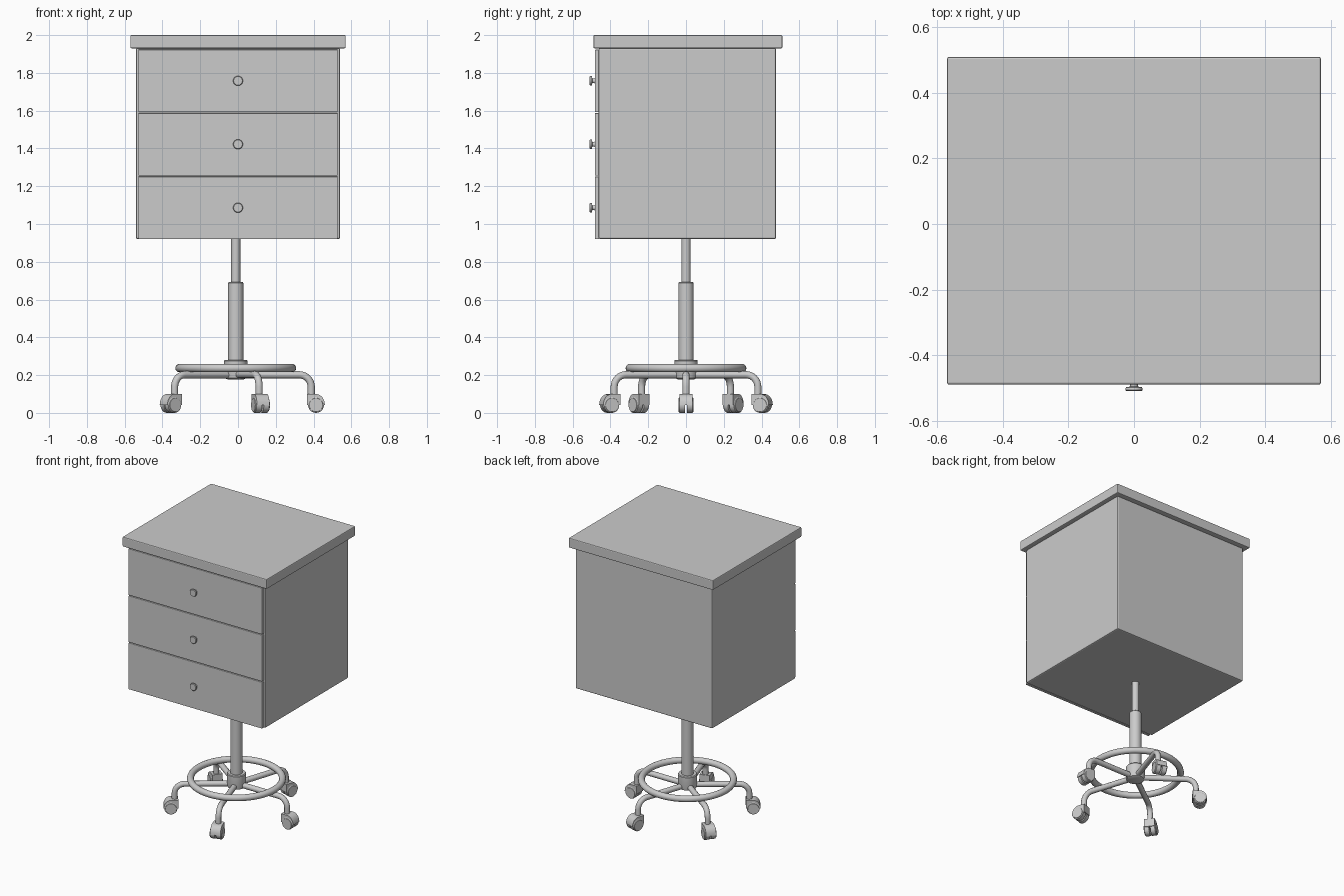
import bpy, math
from mathutils import Matrix

if "Cube" in bpy.data.objects:
    bpy.data.objects.remove(bpy.data.objects["Cube"])

CX = -0.012  # column axis


def add_mesh(name, verts, faces, smooth=True):
    me = bpy.data.meshes.new(name)
    me.from_pydata(verts, [], faces)
    ob = bpy.data.objects.new(name, me)
    bpy.context.collection.objects.link(ob)
    if smooth:
        bpy.ops.object.select_all(action='DESELECT')
        ob.select_set(True)
        bpy.context.view_layer.objects.active = ob
        bpy.ops.object.shade_smooth_by_angle(angle=math.radians(35))
    return ob


def box(name, x, y, z, bevel):
    """Box from (min, max) pairs with a small rounded edge."""
    v = [(a, b, c) for a in x for b in y for c in z]
    f = [(0, 1, 3, 2), (4, 6, 7, 5), (0, 4, 5, 1), (2, 3, 7, 6), (0, 2, 6, 4), (1, 5, 7, 3)]
    ob = add_mesh(name, v, f, False)
    m = ob.modifiers.new("bevel", 'BEVEL')
    m.width, m.segments = bevel, 2
    return ob


def lathe(name, prof, matrix, n=32):
    """Revolve (radius, height) profile around local z, with flat end caps."""
    v = [(r * math.cos(2 * math.pi * i / n), r * math.sin(2 * math.pi * i / n), h)
         for r, h in prof for i in range(n)]
    f = [(k * n + i, k * n + (i + 1) % n, (k + 1) * n + (i + 1) % n, (k + 1) * n + i)
         for k in range(len(prof) - 1) for i in range(n)]
    f += [tuple(reversed(range(n))), tuple(range((len(prof) - 1) * n, len(prof) * n))]
    ob = add_mesh(name, v, f)
    ob.matrix_world = matrix
    return ob


# cabinet
box("table_top", (-0.57, 0.57), (-0.49, 0.51), (1.93, 2.0), 0.006)
box("cabinet_body", (-0.54, 0.54), (-0.462, 0.476), (0.92, 1.932), 0.008)

# drawers and knobs
knob = [(0.018, -0.005), (0.012, 0.004), (0.012, 0.014), (0.024, 0.016),
        (0.026, 0.019), (0.026, 0.025), (0.023, 0.028)]
for i in range(3):
    z0 = 0.92 + 0.336 * i
    box(f"drawer_front_{i + 1}", (-0.528, 0.528), (-0.482, -0.46), (z0, z0 + 0.331), 0.003)
    lathe(f"drawer_knob_{i + 1}", knob,
          Matrix.Translation((0, -0.482, z0 + 0.166)) @ Matrix.Rotation(math.pi / 2, 4, 'X'), 24)

# column and hub
axis = Matrix.Translation((CX, 0, 0))
lathe("gas_lift_rod", [(0.024, 0.68), (0.024, 0.925)], axis)
lathe("column_sleeve", [(0.04, 0.2), (0.04, 0.688), (0.037, 0.692)], axis)
lathe("base_hub", [(0.044, 0.178), (0.058, 0.184), (0.062, 0.2), (0.062, 0.276), (0.058, 0.281)], axis)

# foot ring
bpy.ops.mesh.primitive_torus_add(major_radius=0.298, minor_radius=0.022, major_segments=64,
                                 minor_segments=14, location=(CX, 0, 0.237))
bpy.context.object.name = "foot_ring"
bpy.ops.object.shade_smooth_by_angle(angle=math.radians(35))

# caster hood side profile (square inner corner, rounded outer side)
hood = [(-0.048, 0.0), (-0.048, 0.058), (0.0, 0.058)]
hood += [(0.047 * math.sin(a), 0.058 * math.cos(a)) for a in
         [math.radians(15 * k) for k in range(1, 7)]]
n = len(hood)
hood_faces = [tuple(range(n)), tuple(reversed(range(n, 2 * n)))]
hood_faces += [(i, i + n, (i + 1) % n + n, (i + 1) % n) for i in range(n)]
wheel = [(0.026, 0.005), (0.042, 0.005), (0.042, 0.035), (0.037, 0.038), (0.036, 0.041)]

# five bent legs, each with a twin-wheel caster
for i in range(5):
    spin = axis @ Matrix.Rotation(math.radians(72 * i), 4, 'Z')
    cu = bpy.data.curves.new(f"leg_{i + 1}", 'CURVE')
    cu.dimensions = '3D'
    cu.bevel_depth, cu.bevel_resolution, cu.use_fill_caps = 0.019, 4, True
    path = [(0.02, 0.202)] + [(0.335 + 0.065 * math.sin(a), 0.137 + 0.065 * math.cos(a)) for a in
                              [math.radians(11.25 * k) for k in range(9)]] + [(0.4, 0.085)]
    sp = cu.splines.new('POLY')
    sp.points.add(len(path) - 1)
    for p, (r, z) in zip(sp.points, path):
        p.co = (r, 0, z, 1)
    sp.use_smooth = True
    leg = bpy.data.objects.new(f"leg_{i + 1}", cu)
    bpy.context.collection.objects.link(leg)
    leg.matrix_world = spin

    place = spin @ Matrix.Translation((0.425, 0, 0.042))
    cover = add_mesh(f"caster_hood_{i + 1}",
                     [(x, s, z) for s in (-0.035, 0.035) for x, z in hood], hood_faces)
    cover.matrix_world = place
    for side, s in (("a", 1), ("b", -1)):
        lathe(f"caster_wheel_{i + 1}{side}", wheel,
              place @ Matrix.Rotation(s * math.pi / 2, 4, 'X'), 28)
